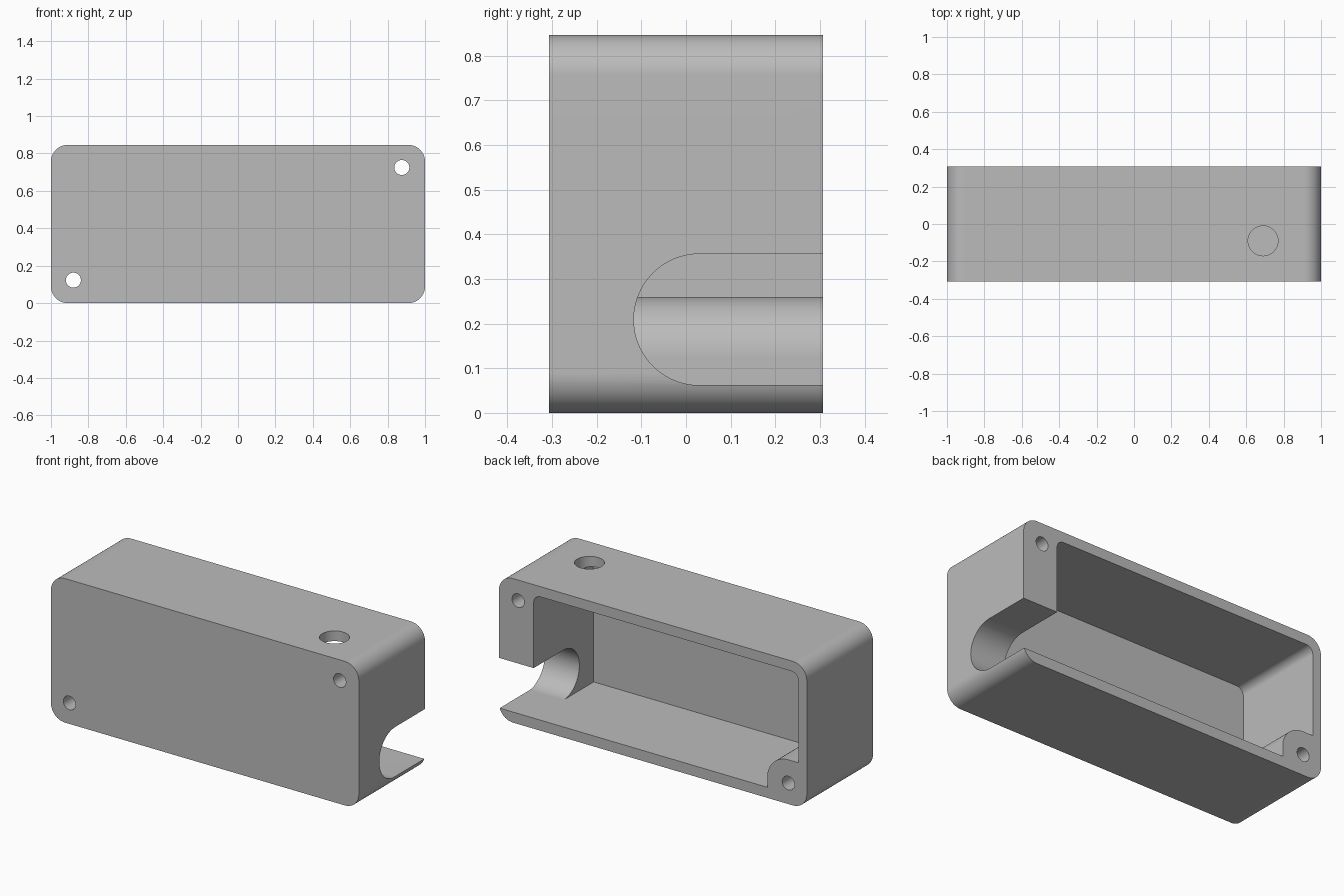
import bpy
import bmesh
from math import cos, sin, pi, radians
from mathutils import Vector

if "Cube" in bpy.data.objects:
    bpy.data.objects.remove(bpy.data.objects["Cube"])

HEIGHT, HALF_DEPTH = 0.846, 0.307
FLOOR, WALL, END_WALL = 0.062, 0.055, 0.775
SCREWS = [(0.876, 0.725), (-0.88, 0.123)]

grey = bpy.data.materials.new("plain grey")
grey.use_nodes = True
grey.diffuse_color = (0.5, 0.5, 0.5, 1)
grey.node_tree.nodes["Principled BSDF"].inputs["Base Color"].default_value = (0.5, 0.5, 0.5, 1)


def arc(cx, cy, r, start, end, steps=16):
    """Points along an arc, angles in degrees."""
    angles = [radians(start + (end - start) * i / steps) for i in range(steps + 1)]
    return [(cx + r * cos(a), cy + r * sin(a)) for a in angles]


def circle(cx, cy, r, steps=48):
    return arc(cx, cy, r, 0, 360, steps)[:-1]


def prism(name, outline, axis, low, high):
    """Extrude a 2D outline along one axis; the other two axes hold the outline."""
    place = {"X": lambda p, t: Vector((t, p[0], p[1])),
             "Y": lambda p, t: Vector((p[0], t, p[1])),
             "Z": lambda p, t: Vector((p[0], p[1], t))}[axis]
    bm = bmesh.new()
    base = bm.faces.new([bm.verts.new(place(p, low)) for p in outline])
    result = bmesh.ops.extrude_face_region(bm, geom=[base], use_keep_orig=True)
    verts = [v for v in result["geom"] if isinstance(v, bmesh.types.BMVert)]
    bmesh.ops.translate(bm, verts=verts, vec=place((0, 0), high - low))
    bmesh.ops.recalc_face_normals(bm, faces=bm.faces)
    mesh = bpy.data.meshes.new(name)
    bm.to_mesh(mesh)
    bm.free()
    mesh.materials.append(grey)
    obj = bpy.data.objects.new(name, mesh)
    bpy.context.collection.objects.link(obj)
    return obj


# Outer block with rounded long edges
R = 0.09
outer = (arc(1 - R, R, R, -90, 0) + arc(1 - R, HEIGHT - R, R, 0, 90)
         + arc(R - 1, HEIGHT - R, R, 90, 180) + arc(R - 1, R, R, 180, 270))
case = prism("enclosure_case", outer, "Y", -HALF_DEPTH, HALF_DEPTH)

# Cavity open at the back, leaving a rounded screw boss in one lower corner
F, BOSS = 0.045, 0.137
top, side = HEIGHT - 0.06, WALL - 1
bx, bz = SCREWS[1]
cavity = ([(END_WALL, FLOOR)] + arc(END_WALL - F, top - F, F, 0, 90, 10)
          + arc(side + F, top - F, F, 90, 180, 10) + [(side, bz + BOSS)]
          + arc(bx, bz, BOSS, 90, 0) + [(bx + BOSS, FLOOR)])
cutters = [prism("cavity_cutter", cavity, "Y", -0.25, 0.5)]

# Cable slot through the thick end wall, open at the back
SLOT = 0.147
slot = arc(0.03, FLOOR + SLOT, SLOT, 90, 270, 32) + [(0.5, FLOOR), (0.5, FLOOR + 2 * SLOT)]
cutters.append(prism("slot_cutter", slot, "X", 0.7, 1.2))

# Screw holes and the round opening in the top
for x, z in SCREWS:
    cutters.append(prism("screw_cutter", circle(x, z, 0.04), "Y", -0.5, 0.5))
cutters.append(prism("top_hole_cutter", circle(0.69, -0.09, 0.08), "Z", 0.6, 1.0))

for cutter in cutters:
    cutter.hide_render = True
    cut = case.modifiers.new(cutter.name, "BOOLEAN")
    cut.operation, cut.solver, cut.object = "DIFFERENCE", "EXACT", cutter

# Bake the cuts and discard the cutters
bpy.context.view_layer.update()
baked = bpy.data.meshes.new_from_object(case.evaluated_get(bpy.context.evaluated_depsgraph_get()))
case.modifiers.clear()
case.data = baked
for cutter in cutters:
    bpy.data.objects.remove(cutter)

# Smooth curves, crisp edges, flat walls
bpy.ops.object.select_all(action="DESELECT")
case.select_set(True)
bpy.context.view_layer.objects.active = case
bpy.ops.object.shade_smooth_by_angle(angle=radians(30))
weighted = case.modifiers.new("flat_walls", "WEIGHTED_NORMAL")
weighted.keep_sharp = True
